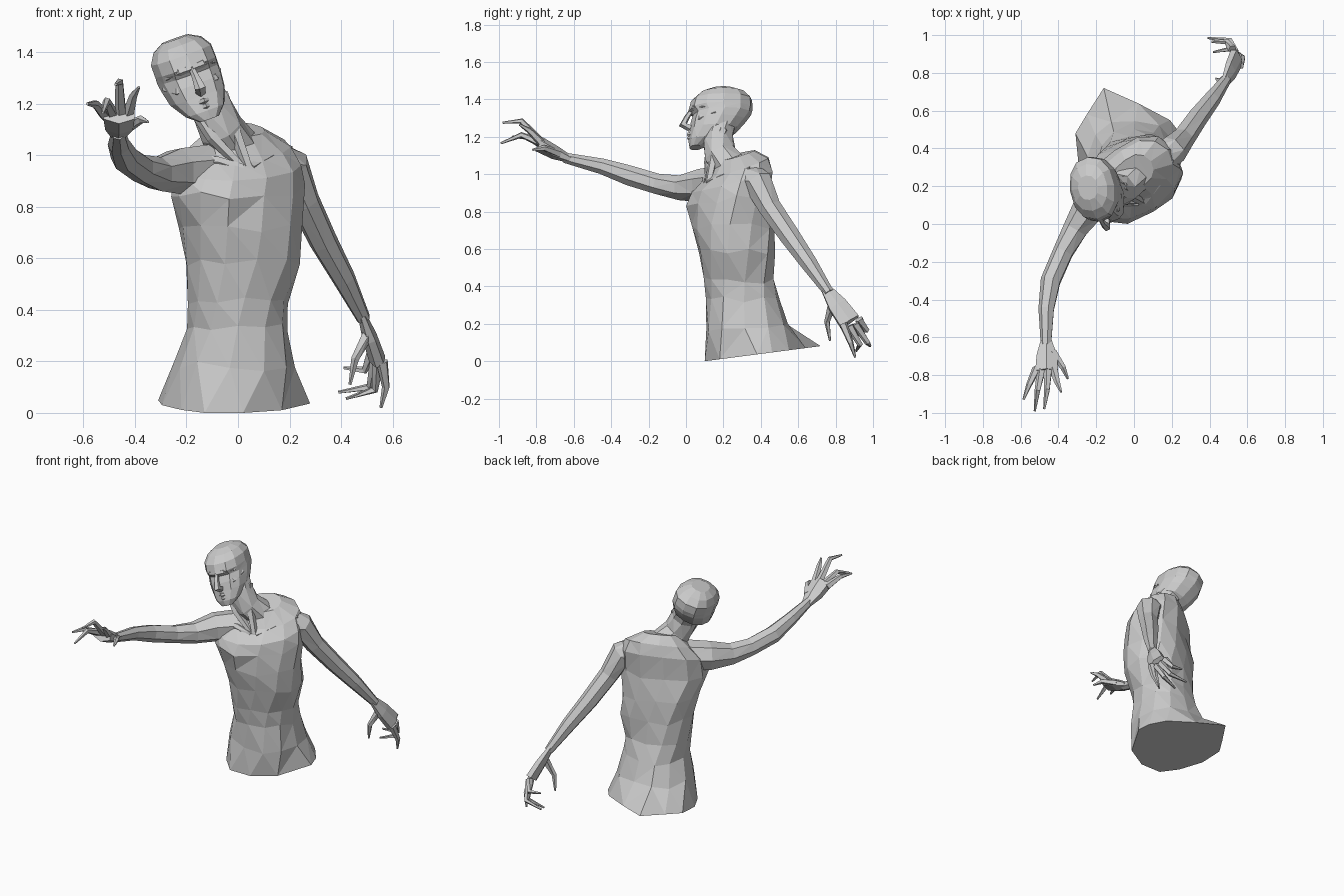
import bpy, bmesh, math, random
from mathutils import Vector, Matrix

random.seed(7)
if "Cube" in bpy.data.objects:
    bpy.data.objects.remove(bpy.data.objects["Cube"])

grey = bpy.data.materials.new("plain_grey")
grey.use_nodes = True
grey.diffuse_color = (0.6, 0.6, 0.6, 1)
grey.node_tree.nodes["Principled BSDF"].inputs["Base Color"].default_value = grey.diffuse_color


def loft(name, rings, matrix=Matrix()):
    """Skin closed rings of points into a faceted, capped solid."""
    bm = bmesh.new()
    loops = [[bm.verts.new(matrix @ p) for p in ring] for ring in rings]
    count = len(loops[0])
    for low, high in zip(loops, loops[1:]):
        for i in range(count):
            j = (i + 1) % count
            bm.faces.new((low[i], low[j], high[j], high[i]))
    bm.faces.new(loops[0][::-1])
    bm.faces.new(loops[-1])
    bmesh.ops.triangulate(bm, faces=bm.faces[:])
    bmesh.ops.recalc_face_normals(bm, faces=bm.faces[:])
    mesh = bpy.data.meshes.new(name)
    bm.to_mesh(mesh)
    bm.free()
    mesh.materials.append(grey)
    obj = bpy.data.objects.new(name, mesh)
    bpy.context.collection.objects.link(obj)
    return obj


def tube(name, path, sides=6, wide=(1, 0, 0), flat=1.0, matrix=Matrix()):
    """Tapered limb through (x, y, z, radius) stations."""
    spots = [Vector(p[:3]) for p in path]
    rings = []
    for i, p in enumerate(path):
        ahead = (spots[min(i + 1, len(spots) - 1)] - spots[max(i - 1, 0)]).normalized()
        side = Vector(wide)
        side = (side - ahead * side.dot(ahead)).normalized()
        up = ahead.cross(side)
        ring = []
        for k in range(sides):
            a = math.tau * (k + 0.5) / sides
            ring.append(spots[i] + p[3] * (side * math.cos(a) + up * (flat * math.sin(a))))
        rings.append(ring)
    return loft(name, rings, matrix)


def power(v, e):
    return math.copysign(abs(v) ** e, v)


# Torso: cut edge at the hips, then
# centre x, y, z, half width, half depth, twist, back tilt, side tilt
hip_edge = [(.28, .38), (.26, .46), (.19, .55), (.02, .64), (-.16, .72), (-.25, .58),
            (-.31, .48), (-.295, .33), (-.22, .19), (-.13, .1), (.02, .1), (.17, .18)]
stations = [
    (-.012, .335, .19, .235, .225, -5, .05, 0),
    (0, .31, .33, .195, .2, 0, 0, 0),
    (0, .287, .43, .192, .19, 8, 0, 0),
    (.018, .272, .58, .228, .202, 16, 0, 0),
    (.005, .253, .72, .24, .208, 24, 0, 0),
    (-.005, .23, .86, .272, .198, 33, .05, .05),
    (0, .245, .96, .262, .19, 35, .25, .12),
    (.01, .275, 1.035, .205, .14, 35, .33, .13),
    (0, .27, 1.1, .11, .085, 35, .3, .1),
]
SIDES = len(hip_edge)
torso_rings = [[Vector((x, y, .13 * (y - .1))) for x, y in hip_edge]]
for cx, cy, cz, rx, ry, twist, back, lean in stations:
    turn = Matrix.Rotation(math.radians(twist), 3, 'Z')
    ring = []
    for k in range(SIDES):
        a = math.tau * k / SIDES
        x, y = rx * power(math.cos(a), .88), ry * power(math.sin(a), .88)
        if k == SIDES // 4:
            y *= .95                     # spine furrow
        swell = random.uniform(.98, 1.03)
        wobble = random.uniform(-.02, .02) if cz < .9 else 0
        offset = turn @ Vector((x * swell, y * swell, 0))
        ring.append(Vector((cx, cy, cz + back * y + lean * x + wobble)) + offset)
    torso_rings.append(ring)
loft("torso", torso_rings)

# Neck, neck cords and collar bones
tube("neck", [(.01, .27, 1.0, .1), (-.065, .185, 1.1, .09),
              (-.11, .17, 1.2, .085), (-.15, .19, 1.28, .08)], 8)
tube("neck_cord_left", [(-.06, .2, 1.24, .025), (-.015, .15, 1.1, .026), (.04, .12, .95, .02)], 5)
tube("neck_cord_right", [(-.16, .13, 1.16, .022), (-.1, .12, 1.07, .024), (.02, .12, .95, .018)], 5)
tube("collar_bone_left", [(.05, .12, .95, .02), (.12, .21, .99, .022), (.19, .35, 1.02, .03)], 5)
tube("collar_bone_right", [(.02, .11, .95, .02), (-.08, .11, .975, .022), (-.19, .12, .98, .03)], 5)

# Head: height, front, back and half width of each level
pose = (Matrix.Translation((-.188, .195, 1.297)) @ Matrix.Rotation(math.radians(8), 4, 'Z')
        @ Matrix.Rotation(math.radians(-20), 4, 'Y'))
levels = [
    (-.165, -.185, -.12, .04),
    (-.13, -.19, -.04, .08),
    (-.07, -.18, .08, .113),
    (-.02, -.172, .125, .122),
    (.02, -.158, .155, .126),
    (.05, -.18, .165, .126),
    (.10, -.165, .165, .125),
    (.14, -.12, .13, .1),
    (.165, -.06, .07, .055),
]
head_rings = []
for h, front, rear, width in levels:
    ring = []
    for k in range(12):
        a = math.tau * k / 12
        ring.append(Vector((width * power(math.cos(a), .85),
                            (front + rear) / 2 + (rear - front) / 2 * power(math.sin(a), .9), h)))
    head_rings.append(ring)
loft("head", head_rings, pose)

# Face
tube("nose", [(0, -.165, .045, .012), (0, -.19, .01, .015), (0, -.215, -.035, .023),
              (0, -.175, -.055, .02)], 5, matrix=pose)
for s, label in ((1, "left"), (-1, "right")):
    tube("brow_" + label, [(0, -.172, .045, .012), (s * .045, -.157, .046, .016),
                           (s * .095, -.1, .036, .012)], 5, (0, 0, 1), matrix=pose)
    tube("cheek_" + label, [(s * .035, -.155, -.035, .012), (s * .075, -.13, -.025, .018),
                            (s * .11, -.05, 0, .014)], 5, (0, 0, 1), matrix=pose)
for h, label in ((-.09, "upper_lip"), (-.112, "lower_lip")):
    tube(label, [(-.035, -.163, h - .004, .006), (0, -.187, h, .013),
                 (.035, -.163, h - .004, .006)], 5, (0, 0, 1), .8, pose)

# Arms
tube("right_arm", [(-.1, .2, .95, .1), (-.235, .09, .94, .092), (-.31, -.03, .927, .068),
                   (-.375, -.15, .947, .056), (-.44, -.3, .992, .055),
                   (-.463, -.45, 1.042, .043), (-.465, -.65, 1.088, .028)], 7)
tube("left_arm", [(.12, .33, .98, .09), (.205, .39, .95, .08), (.258, .45, .82, .062),
                  (.332, .558, .665, .056), (.412, .66, .52, .046), (.488, .765, .365, .028)], 7)

# Palms
tube("right_palm", [(-.465, -.62, 1.08, .034), (-.462, -.7, 1.115, .062),
                    (-.462, -.785, 1.16, .07)], 6, (1, 0, 0), .6)
tube("left_palm", [(.48, .75, .385, .032), (.51, .81, .3, .058),
                   (.54, .875, .21, .066)], 6, (-.2, .8, .5), .5)

# Fingers: knuckle, middle joint, tip
fingers = {
    "right_thumb": [(-.43, -.68, 1.11), (-.375, -.76, 1.14), (-.35, -.82, 1.13)],
    "right_index": [(-.425, -.77, 1.165), (-.405, -.84, 1.235), (-.385, -.89, 1.265)],
    "right_middle": [(-.455, -.775, 1.17), (-.46, -.88, 1.285), (-.475, -.98, 1.275)],
    "right_ring": [(-.49, -.775, 1.165), (-.51, -.88, 1.21), (-.525, -.99, 1.165)],
    "right_little": [(-.515, -.765, 1.155), (-.555, -.85, 1.2), (-.585, -.93, 1.2)],
    "left_thumb": [(.5, .78, .3), (.455, .755, .21), (.435, .77, .11)],
    "left_index": [(.56, .84, .2), (.575, .88, .1), (.555, .905, .02)],
    "left_middle": [(.545, .875, .19), (.53, .93, .09), (.42, .91, .055)],
    "left_ring": [(.535, .905, .2), (.51, .97, .1), (.39, .985, .08)],
    "left_little": [(.52, .925, .225), (.49, .965, .165), (.41, .965, .175)],
}
for name, joints in fingers.items():
    radii = (.024, .016, .006)
    tube(name + "_finger", [(*p, r) for p, r in zip(joints, radii)], 5, (.3, .5, .8))
